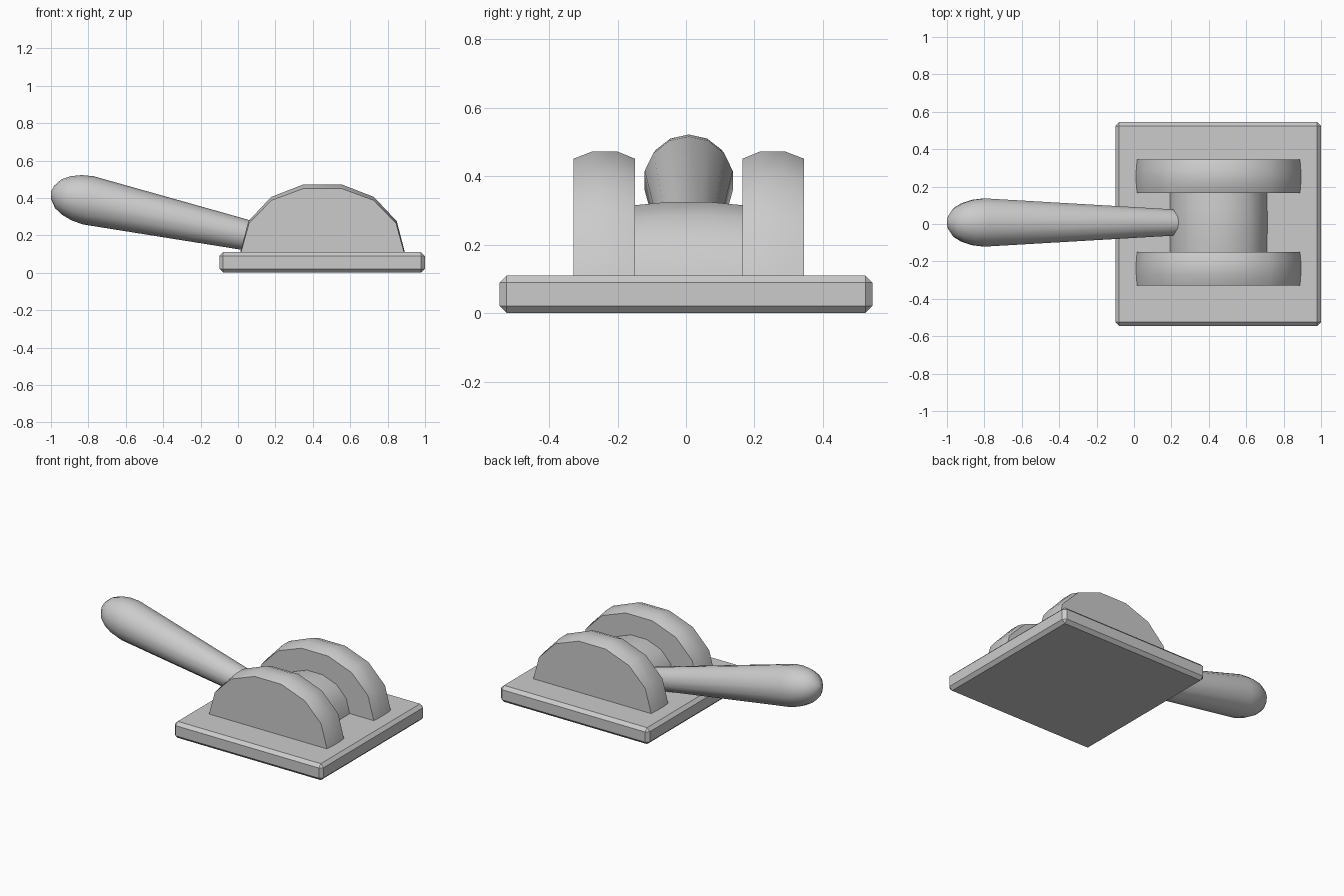
import bpy, bmesh, math
from mathutils import Vector

if "Cube" in bpy.data.objects:
    bpy.data.objects.remove(bpy.data.objects["Cube"])

PIVOT = Vector((0.452, 0.008, 0.11))
# half outline (x offset, z offset) of the arched cheek
HALF = [(0.445, -0.02), (0.44, 0.0), (0.397, 0.165), (0.275, 0.295), (0.1, 0.363)]
ARCH = HALF + [(-x, z) for x, z in reversed(HALF)]


def loft(name, rings, angle):
    """Skin a list of vertex rings, close both ends, smooth below the angle."""
    bm = bmesh.new()
    loops = [[bm.verts.new(p) for p in ring] for ring in rings]
    n = len(loops[0])
    for a, b in zip(loops, loops[1:]):
        for i in range(n):
            j = (i + 1) % n
            bm.faces.new((a[i], a[j], b[j], b[i]))
    bm.faces.new(loops[0])
    bm.faces.new(loops[-1])
    bmesh.ops.recalc_face_normals(bm, faces=bm.faces[:])
    mesh = bpy.data.meshes.new(name)
    bm.to_mesh(mesh)
    bm.free()
    mesh.shade_smooth()
    mesh.set_sharp_from_angle(angle=math.radians(angle))
    obj = bpy.data.objects.new(name, mesh)
    bpy.context.collection.objects.link(obj)
    return obj


def arch(name, stations, size):
    """Crowned arch; stations are (y offset, x scale, z scale)."""
    rings = [[PIVOT + Vector((x * size * sx, y, z * size * sz)) for x, z in ARCH]
             for y, sx, sz in stations]
    return loft(name, rings, 36)


# base plate with chamfered edges
bpy.ops.mesh.primitive_cube_add(size=1, location=(0.45, 0, 0.055))
base = bpy.context.object
base.name = "base_plate"
base.scale = (1.1, 1.09, 0.11)
bpy.ops.object.transform_apply(location=False, rotation=False, scale=True)
bevel = base.modifiers.new("chamfer", 'BEVEL')
bevel.width = 0.021
bevel.segments = 1

# two crowned cheeks
for side, label in ((-1, "front_cheek"), (1, "back_cheek")):
    arch(label, [(side * y, sx, sz) for y, sx, sz in
                 ((0.157, 0.99, 0.94), (0.21, 1, 1), (0.28, 1, 1), (0.337, 0.99, 0.94))], 1)

# smaller drum between the cheeks
arch("drum", [(-0.17, 0.99, 0.95), (-0.06, 1, 1), (0.06, 1, 1), (0.17, 0.99, 0.95)], 0.592)

# tapered lever with rounded end, 14 sides: (distance along axis, radius)
tilt = math.radians(12.4)
axis = Vector((math.cos(tilt), 0, -math.sin(tilt)))
up = Vector((math.sin(tilt), 0, math.cos(tilt)))
side = Vector((0, 1, 0))
origin = Vector((-0.80, 0.008, 0.387))
profile = [(-0.205, 0.004), (-0.196, 0.036), (-0.165, 0.079), (-0.12, 0.106),
           (-0.065, 0.124), (0, 0.132), (0.86, 0.082), (1.15, 0.065)]
SIDES = 14
rings = []
for d, r in profile:
    rings.append([origin + axis * d
                  + (up * math.cos(k * math.tau / SIDES) + side * math.sin(k * math.tau / SIDES)) * r
                  for k in range(SIDES)])
loft("lever", rings, 60)
